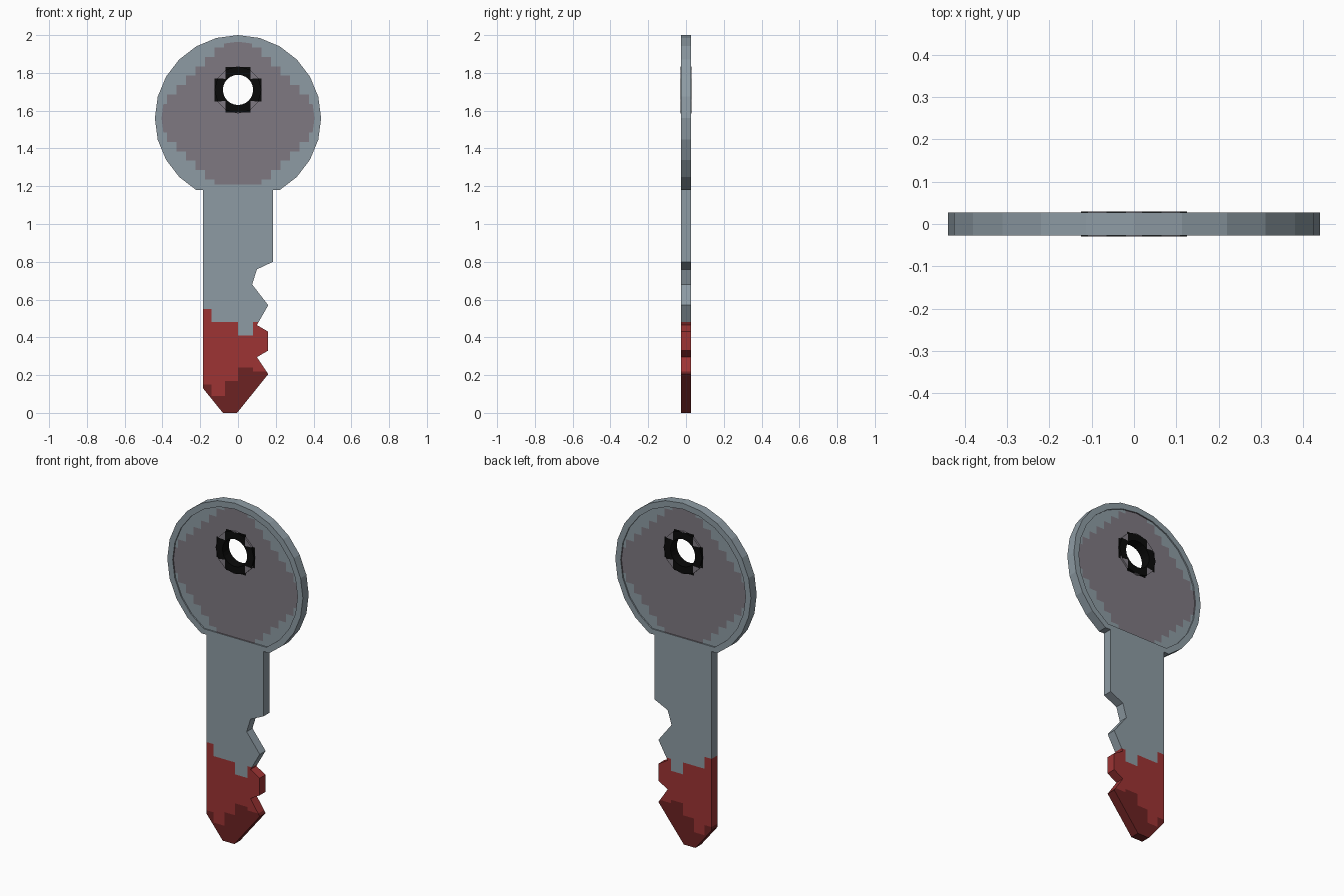
import bpy, bmesh, math
from mathutils import Vector

if "Cube" in bpy.data.objects:
    bpy.data.objects.remove(bpy.data.objects["Cube"])

H, FLOOR, COLLAR = 0.027, 0.0195, 0.0297     # half thickness: rim, recessed face, collar
HEAD_Z, HOLE_Z = 1.56, 1.71
GREY, MAUVE, BLACK, RED, DARK = range(5)


def material(name, rgb):
    m = bpy.data.materials.new(name)
    m.diffuse_color = (*rgb, 1)
    m.use_nodes = True
    m.node_tree.nodes["Principled BSDF"].inputs["Base Color"].default_value = m.diffuse_color
    return m


def arc(r, cz, degrees):
    return [(r * math.sin(math.radians(a)), cz + r * math.cos(math.radians(a))) for a in degrees]


# Profiles in (x, z): toothed blade plus 24-sided bow, recess, collar and hole
blade = [(0.185, 1.18), (0.185, 0.80), (0.10, 0.76), (0.075, 0.68), (0.16, 0.57),
         (0.10, 0.465), (0.16, 0.43), (0.16, 0.33), (0.10, 0.295), (0.16, 0.205),
         (-0.005, 0), (-0.08, 0), (-0.185, 0.13), (-0.185, 1.18)]
head_angles = range(-150, 151, 15)
outer = arc(0.44, HEAD_Z, head_angles) + blade
recess = arc(0.405, HEAD_Z, head_angles)
collar = arc(0.125, HOLE_Z, range(0, 360, 30))
hole = arc(0.08, HOLE_Z, range(0, 360, 15))

bm = bmesh.new()


def fill(y, *loops):
    edges = []
    for loop in loops:
        vs = [bm.verts.new((x, y, z)) for x, z in loop]
        edges += [bm.edges.new((vs[i - 1], vs[i])) for i in range(len(vs))]
    bmesh.ops.triangle_fill(bm, edges=edges, use_beauty=True, normal=Vector((0, -1, 0)))


def wall(loop, y0, y1):
    a = [bm.verts.new((x, y0, z)) for x, z in loop]
    b = [bm.verts.new((x, y1, z)) for x, z in loop]
    for i in range(len(a)):
        bm.faces.new((a[i - 1], a[i], b[i], b[i - 1]))


# Key body: both sides have a raised rim, a recessed face and a raised collar
for s in (-1, 1):
    fill(s * H, outer, recess)
    wall(recess, s * H, s * FLOOR)
    fill(s * FLOOR, recess, collar)
    wall(collar, s * FLOOR, s * COLLAR)
    fill(s * COLLAR, collar, hole)
wall(outer, -H, H)
wall(hole, -COLLAR, COLLAR)
bmesh.ops.remove_doubles(bm, verts=bm.verts[:], dist=1e-5)
bmesh.ops.recalc_face_normals(bm, faces=bm.faces[:])


def in_recess(c):
    return math.hypot(c.x, c.z - HEAD_Z) < 0.405 and abs(abs(c.y) - H) > 0.001


def in_tip(c):
    return c.z < 0.6


def cut(axis, values, where):
    for v in values:
        faces = [f for f in bm.faces if where(f.calc_center_median())]
        geom = set(faces)
        for f in faces:
            geom.update(f.edges)
            geom.update(f.verts)
        co = (v, 0, 0) if axis == 'x' else (0, 0, v)
        no = (1, 0, 0) if axis == 'x' else (0, 0, 1)
        bmesh.ops.bisect_plane(bm, geom=list(geom), dist=1e-5, plane_co=co, plane_no=no)


# Cut the stepped colour borders into the faces
grid = [i * 0.05 - 0.375 for i in range(16)]
cut('x', grid + [-0.125, -0.065, 0.065, 0.125], in_recess)
cut('z', [HEAD_Z + g for g in grid] + [1.59, 1.66, 1.77, 1.83], in_recess)
cut('z', [0.6], lambda c: not in_recess(c))
cut('x', [-0.14, -0.07, 0.0, 0.08], in_tip)
cut('z', [0.09, 0.15, 0.17, 0.22, 0.24, 0.41, 0.48, 0.55], in_tip)

# Columns of the painted tip: right limit, top of dark red, top of red
columns = [(-0.14, 0.15, 0.55), (-0.07, 0.09, 0.48), (0.0, 0.17, 0.48),
           (0.08, 0.24, 0.41), (1.0, 0.22, 0.48)]


def colour(c):
    if in_recess(c):
        x, dz = abs(c.x), abs(c.z - HOLE_Z)
        if (x < 0.125 and dz < 0.056) or (x < 0.065 and dz < 0.121):
            return BLACK
        gx = round(c.x / 0.05) * 0.05
        gz = round((c.z - HEAD_Z) / 0.05) * 0.05
        return MAUVE if abs(gx) + abs(gz) < 0.49 else GREY
    if in_tip(c):
        for limit, dark, red in columns:
            if c.x < limit:
                return DARK if c.z < dark else RED if c.z < red else GREY
    return GREY


for f in bm.faces:
    f.material_index = colour(f.calc_center_median())

mesh = bpy.data.meshes.new("key")
bm.to_mesh(mesh)
bm.free()
for name, rgb in [("steel grey", (0.27, 0.33, 0.37)), ("worn mauve", (0.21, 0.19, 0.22)),
                  ("black", (0.003, 0.003, 0.003)), ("red", (0.34, 0.034, 0.034)),
                  ("dark red", (0.15, 0.016, 0.016))]:
    mesh.materials.append(material(name, rgb))
bpy.context.collection.objects.link(bpy.data.objects.new("key", mesh))
